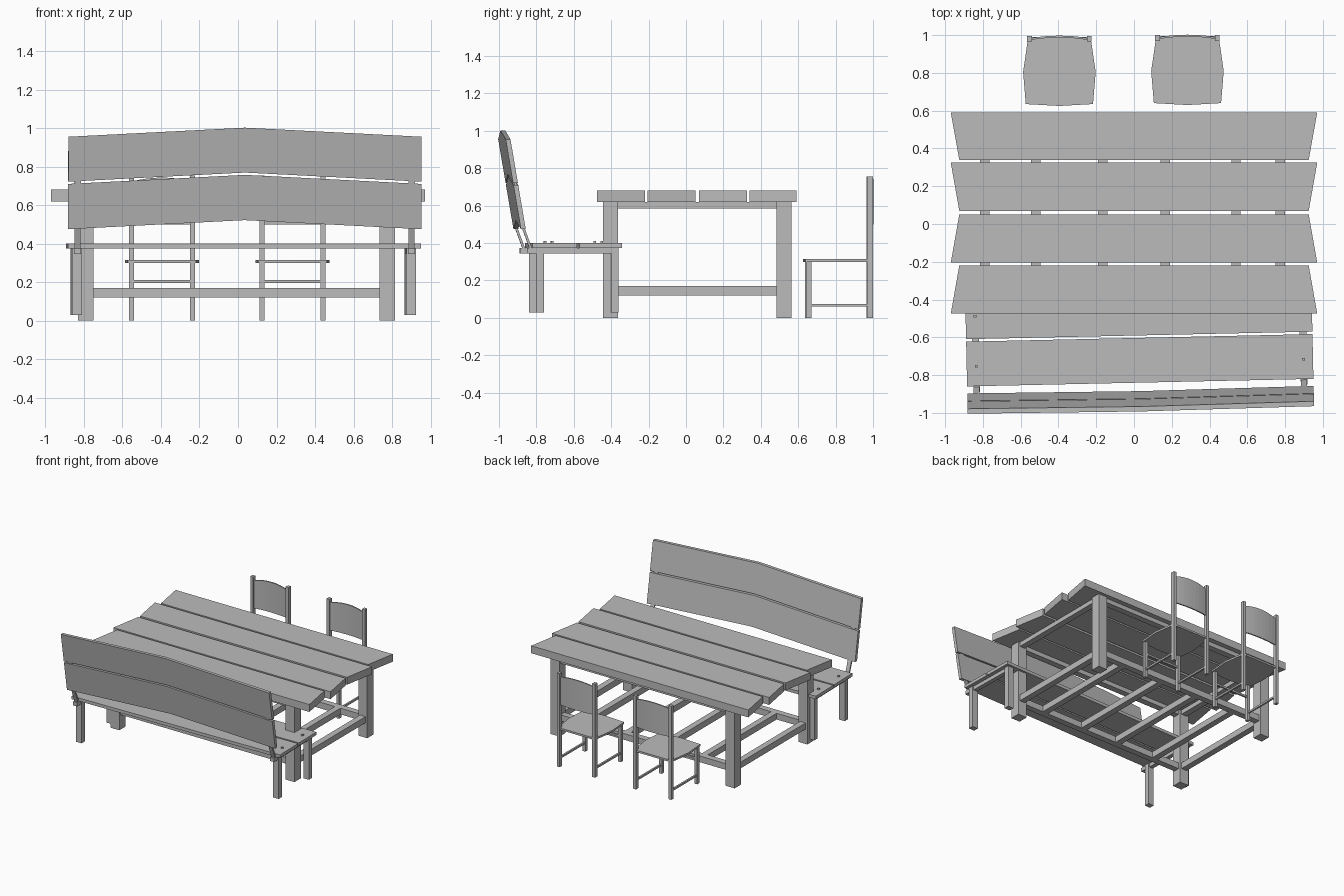
import bpy, bmesh, math
from mathutils import Matrix, Vector

old = bpy.data.objects.get("Cube")
if old:
    bpy.data.objects.remove(old, do_unlink=True)

grey = bpy.data.materials.new("plain grey wood")
grey.use_nodes = True
COLOUR = (0.5, 0.5, 0.5, 1)
grey.diffuse_color = COLOUR
grey.node_tree.nodes["Principled BSDF"].inputs["Base Color"].default_value = COLOUR

STILL = Matrix.Identity(4)


def finish(name, bm, place):
    bmesh.ops.recalc_face_normals(bm, faces=bm.faces)
    mesh = bpy.data.meshes.new(name)
    bm.to_mesh(mesh)
    bm.free()
    mesh.materials.append(grey)
    mesh.transform(place)
    obj = bpy.data.objects.new(name, mesh)
    bpy.context.collection.objects.link(obj)
    return obj


def box(name, x, y, z, place=STILL):
    """Box from three (low, high) ranges."""
    bm = bmesh.new()
    bmesh.ops.create_cube(bm, size=1)
    for v in bm.verts:
        v.co = [(lo + hi) / 2 + c * (hi - lo) for c, (lo, hi) in zip(v.co, (x, y, z))]
    return finish(name, bm, place)


def prism(name, outline, push, place=STILL):
    """Outline of 3D points swept along a vector."""
    bm = bmesh.new()
    face = bm.faces.new([bm.verts.new(p) for p in outline])
    swept = bmesh.ops.extrude_face_region(bm, geom=[face])["geom"]
    bmesh.ops.translate(bm, vec=push,
                        verts=[g for g in swept if isinstance(g, bmesh.types.BMVert)])
    return finish(name, bm, place)


def around(c, width):
    return (c - width / 2, c + width / 2)


# Table top: four boards with slanted ends
WIDE, NARROW = 0.97, 0.925
for i, (y0, y1, w0, w1) in enumerate([
        (0.34, 0.59, NARROW, WIDE), (0.07, 0.325, NARROW, WIDE),
        (-0.205, 0.05, WIDE, NARROW), (-0.475, -0.22, WIDE, NARROW)]):
    prism(f"table_board_{i + 1}",
          [(-w0, y0, 0.62), (w0, y0, 0.62), (w1, y1, 0.62), (-w1, y1, 0.62)], (0, 0, 0.06))

# Table legs
LEG_X, LEG_Y = (-0.79, 0.775), (-0.403, 0.525)
for x in LEG_X:
    for y in LEG_Y:
        box("table_leg", around(x, 0.08), around(y, 0.08), (0, 0.62))

# Rails and aprons between the legs
INNER_X, INNER_Y = (-0.75, 0.735), (-0.363, 0.485)
for label, height in (("rail", (0.12, 0.17)), ("apron", (0.585, 0.62))):
    for x in LEG_X:
        box(f"table_side_{label}", around(x, 0.05), INNER_Y, height)
    for y in LEG_Y:
        box(f"table_long_{label}", INNER_X, around(y, 0.05), height)

# Low cross bars
for x in (-0.52, -0.165, 0.165, 0.54):
    box("table_cross_bar", around(x, 0.05), around(0.061, 0.88), (0.12, 0.17))

# Bench, turned slightly
turn = Matrix.Translation((0.015, 0, 0)) @ Matrix.Rotation(0.0217, 4, "Z")
HALF = 0.917
box("bench_seat_front", (-HALF, HALF), (-0.59, -0.362), (0.375, 0.4), turn)
box("bench_seat_rear", (-HALF, HALF), (-0.84, -0.603), (0.375, 0.4), turn)


def back_y(z):
    return -0.89 - (z - 0.475) * 0.17


THICK = 0.026
for side in (-1, 1):
    x = side * 0.867
    box("bench_bearer", around(x, 0.035), (-0.87, -0.38), (0.345, 0.375), turn)
    for y in (-0.8, -0.4):
        box("bench_leg", around(x, 0.05), around(y, 0.042), (0.03, 0.375), turn)
    for y in (-0.735, -0.47):
        box("bench_bolt", around(x, 0.014), around(y, 0.014), (0.4, 0.41), turn)
    # Sloping bar that holds the backrest
    path = [(-0.845, 0.36), (back_y(0.49), 0.49), (back_y(0.92), 0.92)]
    edge = [(x - 0.016, y - 0.007, z) for y, z in path]
    edge += [(x - 0.016, y + 0.007, z) for y, z in reversed(path)]
    prism("bench_back_bar", edge, (0.032, 0, 0), turn)

# Backrest boards, bent upward in the middle
for name, low, high in (("bench_back_lower", 0.475, 0.71), ("bench_back_upper", 0.722, 0.955)):
    shape = [(-HALF, low), (0, low + 0.047), (HALF, low),
             (HALF, high), (0, high + 0.047), (-HALF, high)]
    prism(name, [(x, back_y(z) - THICK / 2, z) for x, z in shape], (0, THICK, 0), turn)


# Chairs
def chair(place):
    seat = [(0.178, 0.0), (0.192, 0.17), (0.165, 0.355)]
    outline = [(0, -0.01)] + seat + [(-x, y) for x, y in reversed(seat)]
    prism("chair_seat", [(x, y, 0.3) for x, y in outline], (0, 0, 0.015), place)
    for s in (-1, 1):
        x = around(s * 0.158, 0.025)
        box("chair_front_leg", x, (0.002, 0.03), (0, 0.3), place)
        box("chair_back_post", x, (0.33, 0.36), (0, 0.755), place)
        box("chair_side_stretcher", around(s * 0.158, 0.014), (0.03, 0.33), (0.06, 0.075), place)
    box("chair_front_stretcher", (-0.146, 0.146), around(0.016, 0.014), (0.195, 0.21), place)
    # Curved back panel with an arched top
    bm = bmesh.new()
    steps = 8
    rows = []
    for i in range(steps + 1):
        t = 2 * i / steps - 1
        y = 0.34 + 0.012 * (1 - t * t)
        top = 0.725 + 0.018 * (1 - t * t)
        rows.append([bm.verts.new((0.148 * t, y + dy, z))
                     for dy, z in ((0, 0.5), (0.01, 0.5), (0.01, top), (0, top))])
    for a, b in zip(rows, rows[1:]):
        for k in range(4):
            n = (k + 1) % 4
            bm.faces.new((a[k], a[n], b[n], b[k]))
    bm.faces.new(rows[0])
    bm.faces.new(rows[-1])
    finish("chair_back_panel", bm, place)


for x, y in ((-0.395, 0.635), (0.283, 0.64)):
    chair(Matrix.Translation((x, y, 0)))
